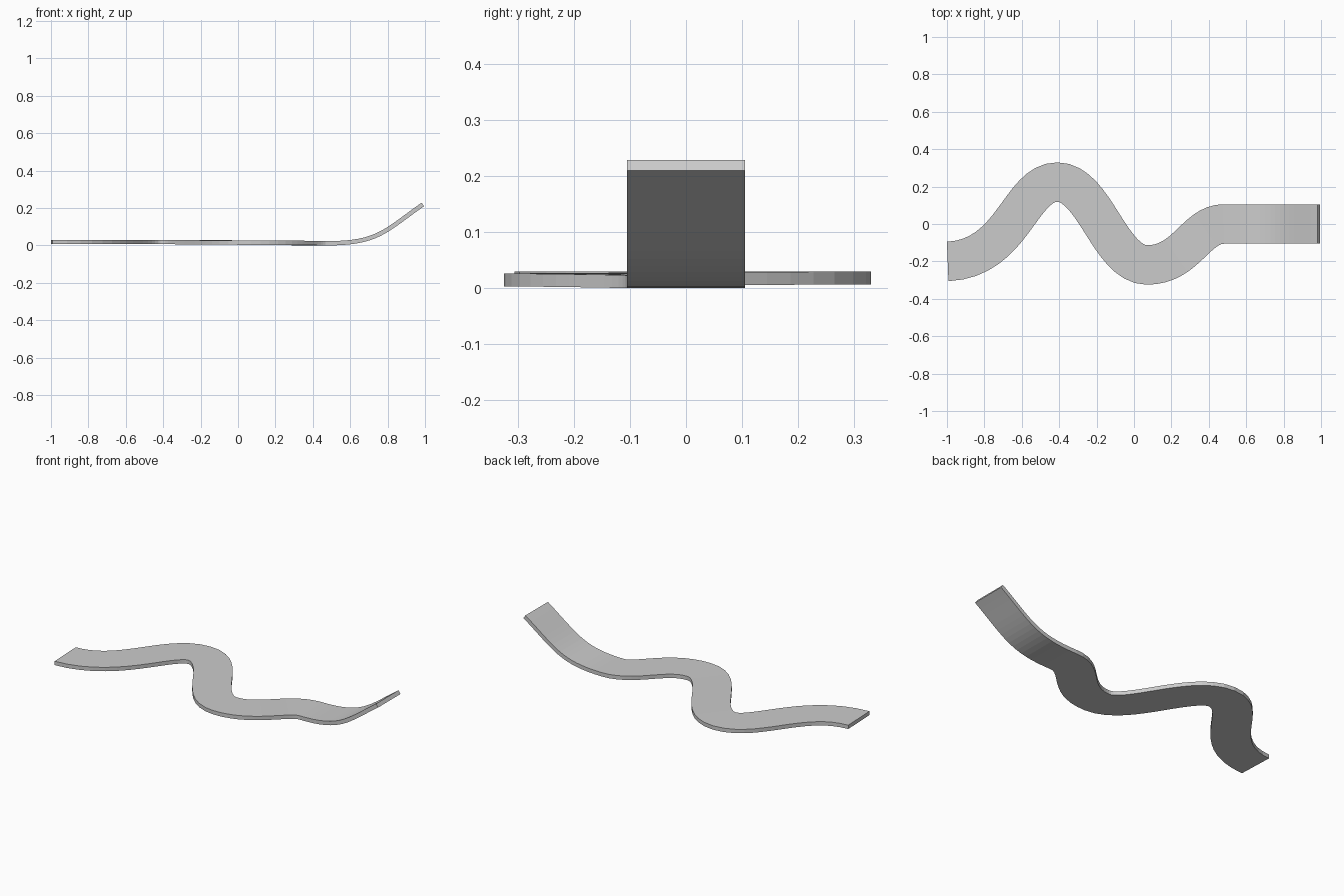
import bpy, bmesh
from mathutils import Vector
from mathutils.geometry import interpolate_bezier

if "Cube" in bpy.data.objects:
    bpy.data.objects.remove(bpy.data.objects["Cube"])

HALF_W, HALF_T, STEPS = 0.1055, 0.0115, 16

# Centre line knots: point, direction, incoming and outgoing handle lengths
knots = [
    ((-0.996, -0.20, 0.0185), (1, 0.04, 0), 0, 0.35),
    ((-0.41, 0.224, 0.0185), (1, 0, 0), 0.20, 0.20),
    ((0.07, -0.219, 0.015), (1, 0, 0), 0.20, 0.21),
    ((0.48, 0.0, 0.0115), (1, 0, 0), 0.15, 0.27),
    ((0.988, 0.0, 0.219), (1, 0, 0.7), 0.20, 0),
]

# Sample the Bezier centre line
path = []
for (p, d, _, h_out), (q, e, h_in, _) in zip(knots, knots[1:]):
    p, d, q, e = map(Vector, (p, d, q, e))
    pts = interpolate_bezier(p, p + d * h_out, q - e * h_in, q, STEPS + 1)
    path += pts if not path else pts[1:]

# Sweep a rectangular section along it, keeping the strip level across
bm = bmesh.new()
rings = []
for i, c in enumerate(path):
    if i == 0:
        tangent = Vector(knots[0][1])
    elif i == len(path) - 1:
        tangent = Vector(knots[-1][1])
    else:
        tangent = path[i + 1] - path[i - 1]
    side = Vector((-tangent.y, tangent.x, 0)).normalized()
    up = tangent.cross(side).normalized()
    rings.append([bm.verts.new(c + side * HALF_W * a + up * HALF_T * b)
                  for a, b in ((-1, -1), (1, -1), (1, 1), (-1, 1))])
for r, s in zip(rings, rings[1:]):
    for k in range(4):
        bm.faces.new((r[k], r[k - 1], s[k - 1], s[k]))
bm.faces.new(rings[0])
bm.faces.new(rings[-1][::-1])
bmesh.ops.recalc_face_normals(bm, faces=bm.faces[:])

mesh = bpy.data.meshes.new("winding_strip")
bm.to_mesh(mesh)
bm.free()
strip = bpy.data.objects.new("winding_strip", mesh)
bpy.context.collection.objects.link(strip)
